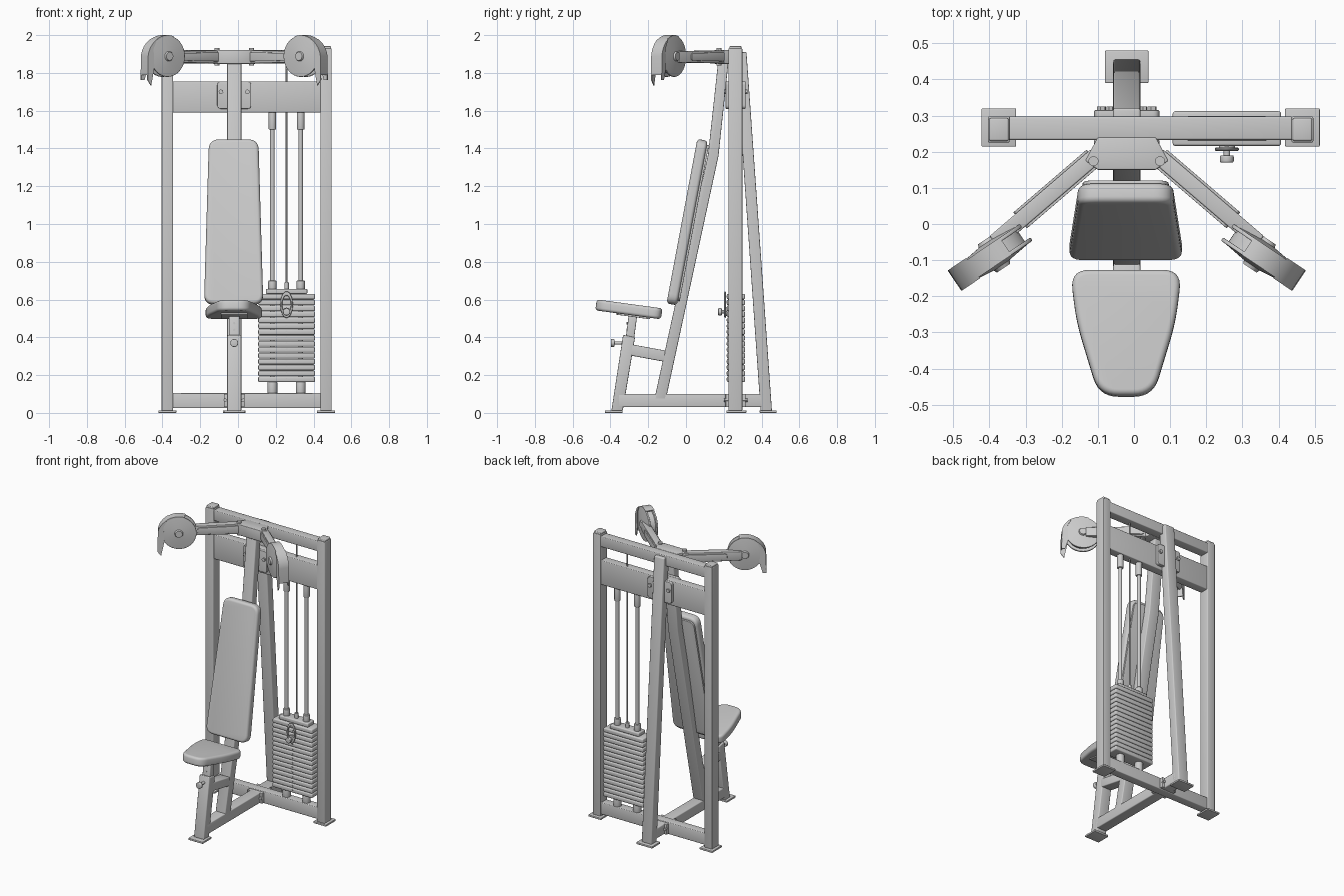
import bpy, bmesh
from math import sin, cos, pi, radians
from mathutils import Vector as V

if "Cube" in bpy.data.objects:
    bpy.data.objects.remove(bpy.data.objects["Cube"])

X, Y, Z = V((1, 0, 0)), V((0, 1, 0)), V((0, 0, 1))
CX = -0.02            # centre line of seat, uprights and arms


def finish(name, bm, bevel=0.0, segs=3):
    bmesh.ops.recalc_face_normals(bm, faces=bm.faces)
    if bevel:
        edges = [e for e in bm.edges if e.calc_face_angle(0) > radians(40)]
        bmesh.ops.bevel(bm, geom=edges, offset=bevel, segments=segs, profile=0.5,
                        affect='EDGES', clamp_overlap=True)
    me = bpy.data.meshes.new(name)
    bm.to_mesh(me)
    bm.free()
    ob = bpy.data.objects.new(name, me)
    bpy.context.collection.objects.link(ob)
    return ob


def prism(name, pts, o, u, v, w, half, bevel=0.005, segs=3):
    """Outline pts in the (u, v) plane at o, thickened by +-half along w."""
    bm = bmesh.new()
    o = V(o)
    lo, hi = [[bm.verts.new(o + u * a + v * b + w * k) for a, b in pts] for k in (-half, half)]
    n = len(pts)
    bm.faces.new(lo[::-1])
    bm.faces.new(hi)
    for i in range(n):
        bm.faces.new((lo[i], lo[(i + 1) % n], hi[(i + 1) % n], hi[i]))
    return finish(name, bm, bevel, segs)


def box(name, x0, x1, y0, y1, z0, z1, bevel=0.005):
    return prism(name, [(x0, y0), (x1, y0), (x1, y1), (x0, y1)],
                 (0, 0, (z0 + z1) / 2), X, Y, Z, (z1 - z0) / 2, bevel)


def side(name, pts, half=0.0375, bevel=0.006):
    """Outline in y, z, thickened across x on the centre line."""
    return prism(name, pts, (CX, 0, 0), Y, Z, X, half, bevel)


def cyl(name, p, q, r, r2=None, n=24, bevel=0.0):
    p, q = V(p), V(q)
    a = (q - p).normalized()
    s = a.orthogonal().normalized()
    t = a.cross(s)
    bm = bmesh.new()
    r2 = r if r2 is None else r2
    rings = [[bm.verts.new(c + (s * cos(2 * pi * i / n) + t * sin(2 * pi * i / n)) * k)
              for i in range(n)] for c, k in ((p, r), (q, r2))]
    bm.faces.new(rings[0])
    bm.faces.new(rings[1])
    for i in range(n):
        j = (i + 1) % n
        bm.faces.new((rings[0][i], rings[0][j], rings[1][j], rings[1][i]))
    return finish(name, bm, bevel)


def rounded(pts, r, n=7):
    out = []
    for i, p in enumerate(pts):
        p, a, b = V(p), V(pts[i - 1]), V(pts[(i + 1) % len(pts)])
        a = p + (a - p).normalized() * r
        b = p + (b - p).normalized() * r
        for k in range(n + 1):
            t = k / n
            out.append(tuple(a * (1 - t) ** 2 + p * 2 * t * (1 - t) + b * t * t))
    return out


# rectangular rear frame
for tag, px in (("left", -0.374), ("right", 0.466)):
    box(tag + "_post", px - 0.03, px + 0.03, 0.225, 0.298, 0.01, 1.93)
    box(tag + "_post_cap", px - 0.027, px + 0.027, 0.23, 0.293, 1.92, 1.942)
    box(tag + "_foot", px - 0.048, px + 0.048, 0.214, 0.32, 0, 0.013, 0.003)
box("top_beam", -0.35, 0.44, 0.233, 0.297, 1.85, 1.92)
box("pulley_beam", -0.35, 0.44, 0.232, 0.292, 1.59, 1.755)
box("bottom_beam", -0.35, 0.44, 0.232, 0.292, 0.025, 0.105)

# centre line frame: rear leg, bent upright, base rail, seat leg, strut
side("rear_leg", [(0.395, 0.01), (0.455, 0.01), (0.32, 1.91), (0.262, 1.91)])
side("back_upright", [(-0.168, 0.07), (-0.107, 0.07), (0.172, 1.36), (0.225, 1.86),
                      (0.17, 1.86), (0.117, 1.37)])
side("base_rail", [(-0.36, 0.03), (0.42, 0.03), (0.42, 0.1), (-0.36, 0.1)])
side("seat_leg", [(-0.395, 0.01), (-0.335, 0.01), (-0.27, 0.4), (-0.333, 0.413)])
side("seat_strut", [(-0.3, 0.305), (-0.11, 0.27), (-0.11, 0.33), (-0.3, 0.365)])
side("seat_tube", [(-0.325, 0.35), (-0.28, 0.35), (-0.258, 0.52), (-0.303, 0.52)], 0.028)
box("front_foot", CX - 0.055, CX + 0.055, -0.43, -0.335, 0, 0.013, 0.003)
box("rear_foot", CX - 0.06, CX + 0.06, 0.39, 0.48, 0, 0.013, 0.003)
cyl("seat_pin", (CX, -0.3, 0.37), (CX, -0.385, 0.37), 0.009)
cyl("seat_pin_knob", (CX, -0.378, 0.37), (CX, -0.398, 0.37), 0.021, bevel=0.005)
for z in (0.44, 0.475):
    cyl("seat_adjust_hole", (CX, -0.29, z), (CX, -0.315, z), 0.006, n=12)

# clamp plates and bolts, top and bottom
for y, tag, d in ((0.222, "front", -1), (0.303, "back", 1)):
    prism("upper_clamp_" + tag, rounded([(-0.09, 1.61), (0.09, 1.61), (0.09, 1.755), (-0.09, 1.755)], 0.02),
          (CX, y, 0), X, Z, Y, 0.012, 0.003)
    box("lower_clamp_" + tag, CX - 0.055, CX + 0.055, y - 0.012, y + 0.012, 0.03, 0.1, 0.003)
    for s in (-1, 1):
        cyl("upper_bolt", (CX + s * 0.07, y, 1.70), (CX + s * 0.07, y + d * 0.022, 1.70), 0.013, n=6)
        cyl("lower_bolt", (CX + s * 0.047, y, 0.067), (CX + s * 0.047, y + d * 0.022, 0.067), 0.01, n=6)

# seat cushion
sv, sw = V((0, 0.991, -0.135)), V((0, 0.135, 0.991))
seat = rounded([(-0.155, 0.175), (0.155, 0.175), (0.137, 0.03), (0.075, -0.176),
                (-0.075, -0.176), (-0.137, 0.03)], 0.055)
prism("seat", seat, (CX - 0.002, -0.302, 0.548), X, sv, sw, 0.029, 0.016, 5)
prism("seat_plate", [(-0.07, -0.09), (0.07, -0.09), (0.07, 0.09), (-0.07, 0.09)],
      (CX, -0.28, 0.514), X, sv, sw, 0.006, 0.002)

# back cushion with backing board
bv, bw = V((0, 0.184, 0.983)), V((0, -0.983, 0.184))
back = [(-0.157, -0.443), (0.157, -0.443), (0.131, 0.443), (-0.131, 0.443)]
prism("back_pad", rounded(back, 0.055), (CX - 0.003, 0.006, 1.01), X, bv, bw, 0.028, 0.017, 5)
prism("back_board", rounded([(a * 0.9, b * 0.95) for a, b in back], 0.04),
      (CX - 0.003, 0.036, 1.005), X, bv, bw, 0.008, 0.002)

# arm hub
prism("arm_hub", [(-0.08, 0.24), (0.08, 0.24), (0.115, 0.175), (0.08, 0.15), (-0.08, 0.15), (-0.115, 0.175)],
      (CX, 0, 1.885), X, Y, Z, 0.037, 0.004)

# swept arms, each carrying a covered pulley and a cable guard
for s, tag in ((-1, "left"), (1, "right")):
    def at(x, y, z):
        return V((CX + s * x, y, z))
    a, b = at(0.085, 0.19, 1.885), at(0.365, -0.05, 1.885)
    d = b - a
    L = d.length
    d.normalize()
    prism(tag + "_arm", [(0, -0.035), (L, -0.03), (L, 0.03), (0, 0.035)], a, d, Z, d.cross(Z), 0.022, 0.004)
    for y in (-1, 1):
        w = d.cross(Z) * y
        prism(tag + "_arm_plate", rounded([(0.01, -0.024), (L * 0.75, -0.02), (L * 0.75, 0.02), (0.01, 0.024)], 0.015),
              a + w * 0.025, d, Z, w, 0.004, 0.001)
    cyl(tag + "_arm_bolt", at(0.092, 0.174, 1.84), at(0.092, 0.174, 1.933), 0.014, n=12)
    u, n, c = V((0.83 * s, -0.56, 0)), V((-0.56 * s, -0.83, 0)), at(0.367, -0.083, 1.888)
    cyl(tag + "_pulley", c - n * 0.02, c + n * 0.02, 0.09, n=40)
    for k in (-1, 1):
        m = n * k
        cyl(tag + "_pulley_cover", c + m * 0.018, c + m * 0.029, 0.109, n=40, bevel=0.003)
        cyl(tag + "_cover_cone", c + m * 0.028, c + m * 0.039, 0.103, 0.014, n=40)
        cyl(tag + "_axle_cap", c + m * 0.03, c + m * 0.047, 0.03, 0.022, n=20)
    outer, inner = [], []
    for i in range(13):
        t = radians(110 - 110 * i / 12)
        outer.append(((0.112 + 0.018 * i / 12) * cos(t), 0.112 * sin(t)))
        inner.append(((0.104 + 0.016 * i / 12) * cos(t), 0.104 * sin(t)))
    prism(tag + "_guard", outer + [(0.132, -0.1), (0.124, -0.1)] + inner[::-1], c, u, Z, n, 0.029, 0)
    for k, low in ((-1, -0.125), (1, -0.155)):
        prism(tag + "_guard_cheek", outer[6:] + [(0.132, -0.125), (0.11, low), (0.09, -0.06), (0.095, 0.04)],
              c, u, Z, n, 0.003, 0).location = n * k * 0.031

# weight stack, guide rods and lifting cable
WX, WY, h = 0.257, 0.264, 0.0313
for i in range(15):
    z = 0.163 + i * h
    box("weight_plate", WX - 0.15, WX + 0.15, WY - 0.048, WY + 0.048, z, z + h - 0.002, 0.007)
    cyl("pin_hole", (WX, WY, z + h / 2), (WX, WY - 0.05, z + h / 2), 0.006, n=10)
box("stack_top", WX - 0.11, WX + 0.11, WY - 0.035, WY + 0.035, 0.63, 0.657, 0.006)
for x in (WX - 0.075, WX + 0.075):
    cyl("guide_rod", (x, WY, 0.09), (x, WY, 1.62), 0.012)
    cyl("rod_top_collar", (x, WY, 1.5), (x, WY, 1.6), 0.02, bevel=0.004)
    cyl("stack_collar", (x, WY, 0.65), (x, WY, 0.7), 0.022, bevel=0.004)
    cyl("rubber_stop", (x, WY, 0.1), (x, WY, 0.165), 0.026, bevel=0.004)
cyl("lift_cable", (WX, WY, 0.65), (WX, WY, 1.87), 0.005, n=12)
cyl("cable_socket", (WX, WY, 0.65), (WX, WY, 0.69), 0.012)

# selector pin with hanging loop
cyl("selector_pin", (WX, WY, 0.535), (WX, 0.18, 0.535), 0.009)
cyl("selector_collar", (WX, 0.216, 0.535), (WX, 0.205, 0.535), 0.022)
cyl("selector_knob", (WX, 0.19, 0.535), (WX, 0.17, 0.535), 0.019, bevel=0.004)
bpy.ops.mesh.primitive_torus_add(major_radius=0.028, minor_radius=0.0055, major_segments=32,
                                 minor_segments=10, location=(WX, 0.207, 0.573), rotation=(pi / 2, 0, 0))
loop = bpy.context.object
loop.name = "pin_loop"
loop.scale = (1, 2.1, 1)

# shading
for ob in bpy.data.objects:
    ob.select_set(True)
bpy.context.view_layer.objects.active = loop
bpy.ops.object.shade_smooth_by_angle(angle=radians(35))
